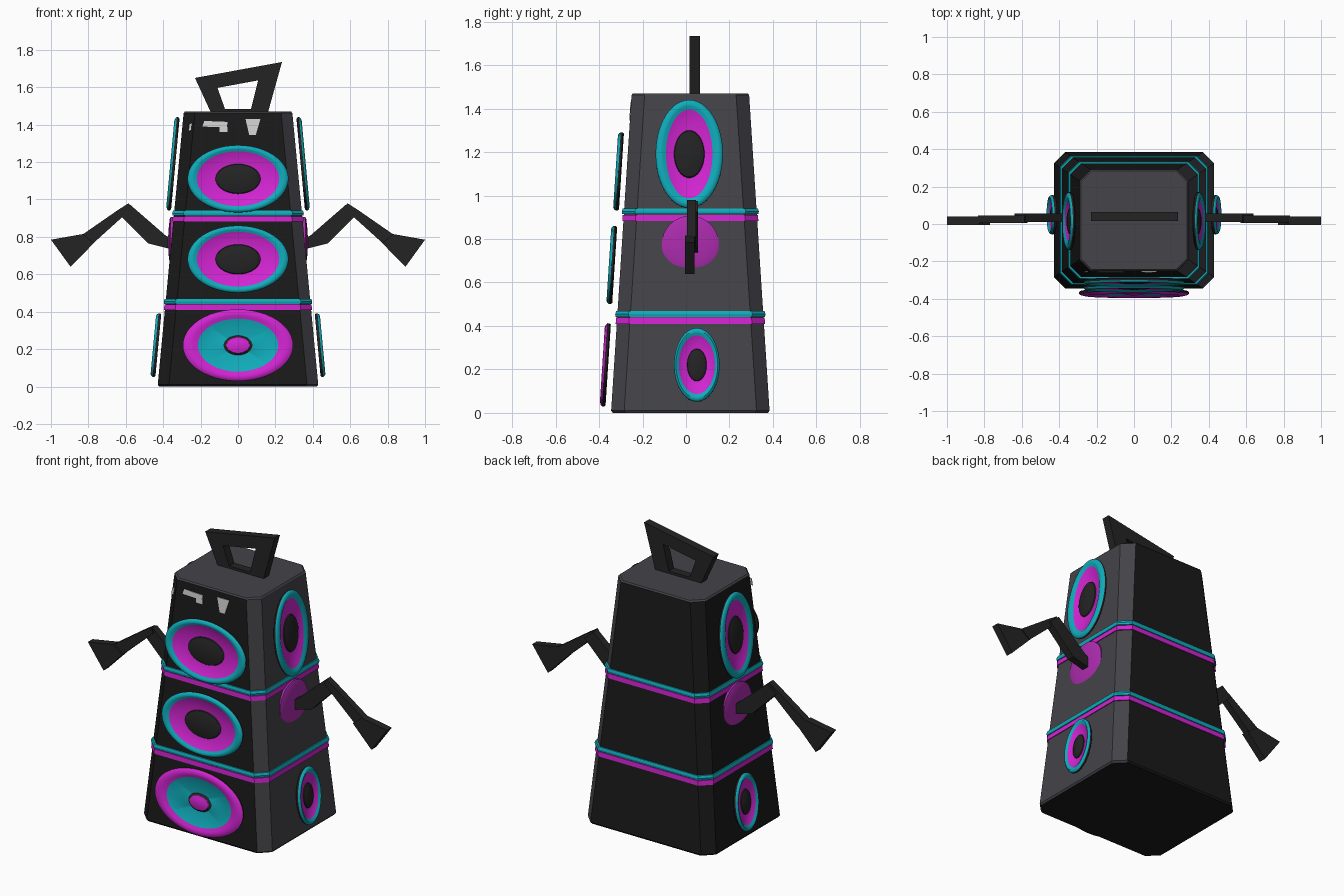
import bpy, bmesh, math
from mathutils import Vector

if "Cube" in bpy.data.objects:
    bpy.data.objects.remove(bpy.data.objects["Cube"])


def material(name, rgb):
    m = bpy.data.materials.new(name)
    m.diffuse_color = (*rgb, 1)
    m.use_nodes = True
    m.node_tree.nodes["Principled BSDF"].inputs["Base Color"].default_value = m.diffuse_color
    return m


BLACK = material("cabinet black", (0.010, 0.010, 0.010))
GREY = material("charcoal grey", (0.058, 0.056, 0.066))
DARK = material("rubber black", (0.017, 0.017, 0.017))
TEAL = material("teal", (0.005, 0.41, 0.49))
PINK = material("magenta", (0.64, 0.018, 0.64))
PURPLE = material("shoulder purple", (0.42, 0.025, 0.43))
WHITE = material("pale grey", (0.65, 0.65, 0.65))
H = 1.47  # cabinet height


def finish(name, bm, mats, smooth=False):
    bmesh.ops.recalc_face_normals(bm, faces=bm.faces[:])
    me = bpy.data.meshes.new(name)
    bm.to_mesh(me)
    bm.free()
    for m in mats:
        me.materials.append(m)
    ob = bpy.data.objects.new(name, me)
    bpy.context.collection.objects.link(ob)
    if smooth:
        bpy.ops.object.select_all(action='DESELECT')
        ob.select_set(True)
        bpy.context.view_layer.objects.active = ob
        bpy.ops.object.shade_smooth_by_angle(angle=math.radians(40))
    return ob


def section(z, grow=0.0, c=0.06):
    """Chamfered rectangle of the tapering cabinet at height z."""
    t = z / H
    x = 0.43 - 0.14 * t + grow
    y0, y1 = -0.345 + 0.095 * t - grow, 0.385 - 0.095 * t + grow
    return [Vector(p) for p in (
        (-x + c, y0, z), (x - c, y0, z), (x, y0 + c, z), (x, y1 - c, z),
        (x - c, y1, z), (-x + c, y1, z), (-x, y1 - c, z), (-x, y0 + c, z))]


def loft(name, rings, mats):
    bm = bmesh.new()
    rows = [[bm.verts.new(p) for p in r] for r in rings]
    for a, b in zip(rows, rows[1:]):
        for i in range(len(a)):
            j = (i + 1) % len(a)
            bm.faces.new((a[i], a[j], b[j], b[i]))
    bm.faces.new(rows[0][::-1])
    bm.faces.new(rows[-1])
    return finish(name, bm, mats)


# Cabinet: grey top and right side, black elsewhere
cabinet = loft("cabinet", [section(0, -0.008), section(0.01),
                           section(H - 0.008), section(H, -0.006)], [BLACK, GREY])
for f in cabinet.data.polygons:
    if f.normal.x > 0.3 or f.normal.z > 0.5:
        f.material_index = 1

# Two pairs of coloured bands around the cabinet
for label, z in (("lower", 0.41), ("upper", 0.882)):
    loft(label + "_magenta_band", [section(z, 0.005), section(z + 0.028, 0.005)], [PINK])
    loft(label + "_teal_band", [section(z + 0.032, 0.007), section(z + 0.044, 0.01),
                                section(z + 0.058, 0.007)], [TEAL])


def lathe(name, centre, u, v, n, rings, mats, seg=48):
    """Elliptical turned shape; rings are (radius u, radius v, height, material)."""
    centre, u, v, n = Vector(centre), Vector(u), Vector(v).normalized(), Vector(n).normalized()
    bm = bmesh.new()
    rows = []
    for ru, rv, h, _ in rings:
        rows.append([bm.verts.new(centre + u * ru * math.cos(a) + v * rv * math.sin(a) + n * h)
                     for a in (2 * math.pi * i / seg for i in range(seg))])
    for k in range(1, len(rows)):
        for i in range(seg):
            j = (i + 1) % seg
            f = bm.faces.new((rows[k - 1][i], rows[k - 1][j], rows[k][j], rows[k][i]))
            f.material_index = rings[k][3]
    bm.faces.new(rows[0][::-1]).material_index = rings[0][3]
    bm.faces.new(rows[-1]).material_index = rings[-1][3]
    return finish(name, bm, mats, True)


def speaker(name, centre, axes, outer, cone, cap, rim_mat, cone_mat, eye=False):
    def mix(a, b, t):
        return (a[0] + (b[0] - a[0]) * t, a[1] + (b[1] - a[1]) * t)

    def scale(a, t):
        return (a[0] * t, a[1] * t)
    rings = [(*scale(outer, 0.97), 0, 0), (*outer, 0.006, 0), (*outer, 0.015, 0)]
    # Rounded rim
    for t, h in ((0.12, 0.022), (0.4, 0.027), (0.7, 0.025), (1, 0.016)):
        rings.append((*mix(outer, cone, t), h, 1))
    # Sunken cone and raised centre cap
    rings.append((*cap, 0.006, 2))
    for t, h in ((0.96, 0.012), (0.8, 0.016), (0.5, 0.021), (0.2, 0.023), (0.02, 0.024)):
        rings.append((*scale(cap, t), h, 0 if not eye or t > 0.9 else 1))
    if eye:  # black ring around a coloured centre
        rings[-5] = (*scale(cap, 0.82), 0.014, 0)
    lathe(name, centre, *axes, rings, [DARK, rim_mat, cone_mat])


# Front speakers follow the lean of the front face
front = ((1, 0, 0), (0, 0.065, 1), (0, -1, 0.065))
speaker("front_top_speaker", (0, -0.297, 1.11), front, (0.27, 0.18), (0.22, 0.147), (0.12, 0.08), TEAL, PINK)
speaker("front_middle_speaker", (0, -0.328, 0.68), front, (0.27, 0.18), (0.22, 0.147), (0.12, 0.08), TEAL, PINK)
speaker("front_bottom_speaker", (0, -0.358, 0.22), front, (0.295, 0.192), (0.215, 0.142), (0.077, 0.052),
        PINK, TEAL, True)


def prism(name, pts, y0, y1, mats):
    """Solid from an x-z outline, between two depths."""
    return loft(name, [[Vector((x, y, z)) for x, z in pts] for y in (y0, y1)], mats)


for s, side in ((1, "right"), (-1, "left")):
    # Side speakers
    axes = ((0, s, 0), (-s * 0.093, 0, 1), (s, 0, 0.093))
    speaker(side + "_top_speaker", (s * 0.335, 0.015, 1.19), axes,
            (0.155, 0.25), (0.107, 0.205), (0.07, 0.11), TEAL, PINK)
    speaker(side + "_bottom_speaker", (s * 0.426, 0.05, 0.22), axes,
            (0.105, 0.17), (0.083, 0.135), (0.045, 0.075), TEAL, PINK)
    # Shoulder dome
    lathe(side + "_shoulder", (s * 0.3, 0.02, 0.775), (0, s, 0), (0, 0, 1), (s, 0, 0),
          [(0.132, 0.132, 0, 0), (0.132, 0.132, 0.06, 0), (0.12, 0.12, 0.065, 0),
           (0.08, 0.08, 0.07, 0), (0.02, 0.02, 0.074, 0)], [PURPLE], 32)
    # Bent arm and flared hand
    parts = (
        ("upper_arm", [(0.34, 0.73), (0.48, 0.765), (0.64, 0.925), (0.58, 0.975), (0.39, 0.81), (0.34, 0.78)],
         0.012, 0.056),
        ("forearm", [(0.585, 0.98), (0.57, 0.95), (0.775, 0.765), (0.835, 0.81), (0.64, 0.945)], 0.005, 0.045),
        ("hand", [(0.77, 0.768), (0.895, 0.64), (1.0, 0.785), (0.83, 0.815)], -0.005, 0.04))
    for part, pts, y0, y1 in parts:
        prism(side + "_" + part, [(s * x, z) for x, z in pts], y0, y1, [DARK])

# Slanted carrying handle with an open middle
outer = [(-0.145, 1.465), (0.16, 1.465), (0.235, 1.735), (-0.23, 1.65)]
inner = [(-0.07, 1.485), (0.07, 1.485), (0.108, 1.637), (-0.11, 1.597)]
bm = bmesh.new()
loops = [[bm.verts.new((x, y, z)) for x, z in pts]
         for pts, y in ((outer, 0.015), (outer, 0.065), (inner, 0.065), (inner, 0.015))]
for k in range(4):
    a, b = loops[k], loops[(k + 1) % 4]
    for i in range(4):
        j = (i + 1) % 4
        bm.faces.new((a[i], a[j], b[j], b[i]))
finish("carrying_handle", bm, [DARK])

# Small pale scuffed patches near the top of the front
patches = (
    [(-0.265, 1.365), (-0.25, 1.37), (-0.245, 1.41), (-0.26, 1.405)],
    [(-0.19, 1.39), (-0.06, 1.385), (-0.055, 1.415), (-0.18, 1.42)],
    [(-0.10, 1.362), (-0.055, 1.362), (-0.055, 1.388), (-0.10, 1.388)],
    [(0.06, 1.345), (0.095, 1.345), (0.12, 1.43), (0.04, 1.43)])
for i, pts in enumerate(patches):
    rings = [[Vector((x, -0.345 + 0.095 * z / H - d, z)) for x, z in pts] for d in (-0.002, 0.003)]
    loft("front_patch_%d" % (i + 1), rings, [WHITE])
